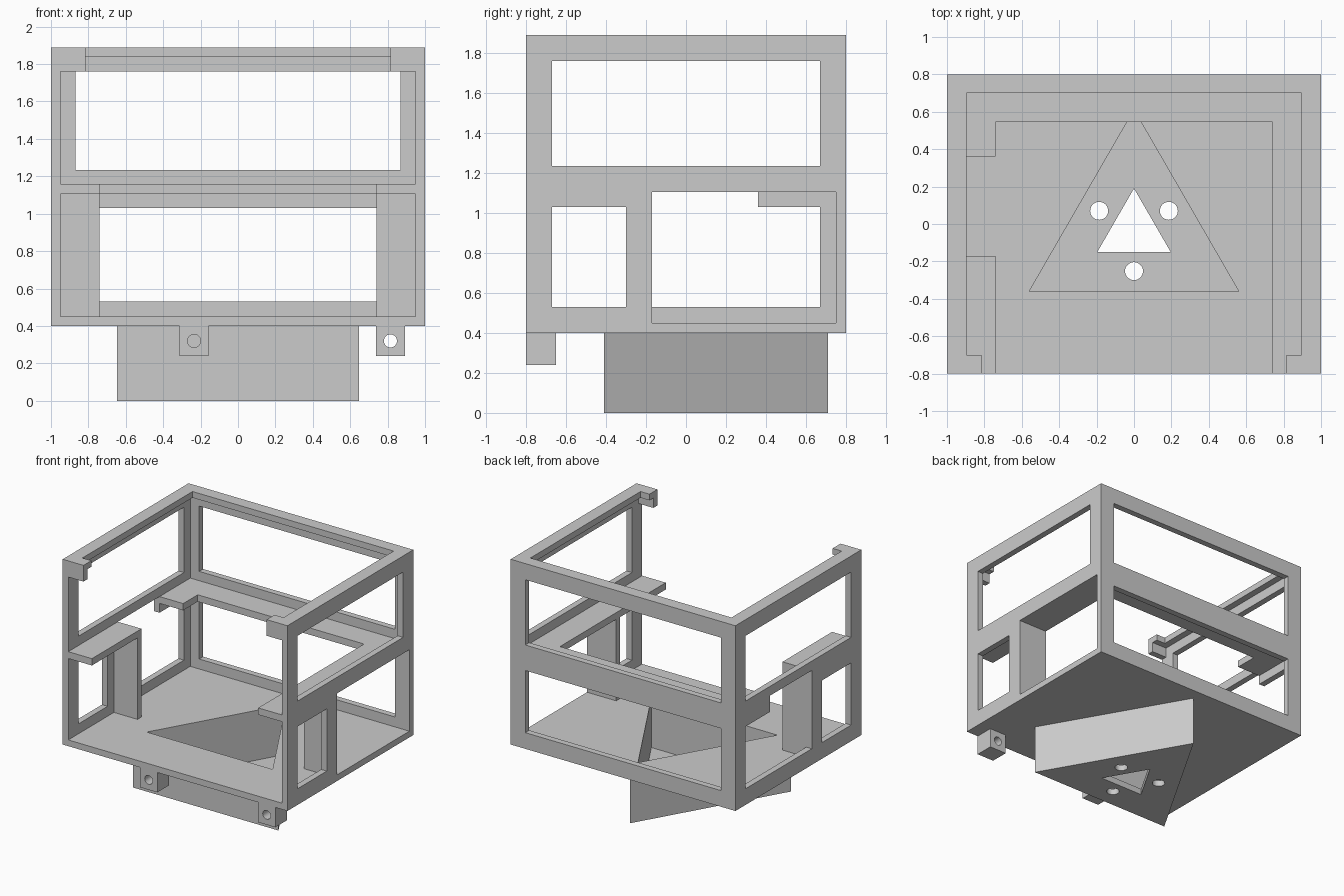
import bpy, bmesh, math
from mathutils import Vector

if "Cube" in bpy.data.objects:
    bpy.data.objects.remove(bpy.data.objects["Cube"], do_unlink=True)

GREY = (0.6, 0.6, 0.6, 1.0)
mat = bpy.data.materials.new("plain grey")
mat.use_nodes = True
mat.diffuse_color = GREY
mat.node_tree.nodes["Principled BSDF"].inputs["Base Color"].default_value = GREY


def rect(a0, a1, b0, b1):
    return [(a0, b0), (a1, b0), (a1, b1), (a0, b1)]


def ring(ca, cb, r, n, turn=0.0):
    """Regular polygon outline, first corner at the top."""
    steps = [math.pi / 2 + turn + 2 * math.pi * i / n for i in range(n)]
    return [(ca + r * math.cos(t), cb + r * math.sin(t)) for t in steps]


def prism(name, axis, outline, lo, hi, cuts=()):
    """Extrude a flat outline along an axis, then cut other prisms from it."""
    def place(p, d):
        a, b = p
        return Vector({"x": (d, a, b), "y": (a, d, b), "z": (a, b, d)}[axis])

    bm = bmesh.new()
    face = bm.faces.new([bm.verts.new(place(p, lo)) for p in outline])
    out = bmesh.ops.extrude_face_region(bm, geom=[face])
    verts = [v for v in out["geom"] if isinstance(v, bmesh.types.BMVert)]
    shift = place((0, 0), hi - lo)
    bmesh.ops.translate(bm, verts=verts, vec=shift)
    bmesh.ops.recalc_face_normals(bm, faces=bm.faces)
    mesh = bpy.data.meshes.new(name)
    bm.to_mesh(mesh)
    bm.free()
    mesh.materials.append(mat)
    obj = bpy.data.objects.new(name, mesh)
    bpy.context.collection.objects.link(obj)

    if cuts:
        cutters = []
        for c_axis, c_outline, c_lo, c_hi in cuts:
            cutter = prism("cutter", c_axis, c_outline, c_lo, c_hi)
            cutter.hide_render = True
            cutters.append(cutter)
            mod = obj.modifiers.new("cut", "BOOLEAN")
            mod.operation = "DIFFERENCE"
            mod.solver = "EXACT"
            mod.object = cutter
        bpy.context.view_layer.update()
        deps = bpy.context.evaluated_depsgraph_get()
        cut_mesh = bpy.data.meshes.new_from_object(obj.evaluated_get(deps))
        obj.modifiers.clear()
        obj.data = cut_mesh
        for cutter in cutters:
            bpy.data.objects.remove(cutter, do_unlink=True)
    return obj


X, Y, T = 1.0, 0.8, 0.05           # half width, half depth, wall thickness
XI, YI = X - T, Y - T
BASE, FLOOR, TOP = 0.40, 0.45, 1.89
SHELF_LO, SHELF_HI = 1.105, 1.16
UPPER = (1.235, 1.76)              # upper window heights
LOWER = (0.53, 1.03)               # lower window heights
PANEL_Y = -0.17
GAP_Y = 0.36
CENTRE_Y = -0.037

# Walls with their windows
side = rect(-Y, Y, BASE, TOP)
upper_side = rect(-0.67, 0.67, *UPPER)
small_side = rect(-0.67, -0.30, *LOWER)
large_left = rect(PANEL_Y, YI, FLOOR, SHELF_LO)
large_right = [(PANEL_Y, LOWER[0]), (0.67, LOWER[0]), (0.67, LOWER[1]),
               (GAP_Y, LOWER[1]), (GAP_Y, SHELF_HI), (PANEL_Y, SHELF_HI)]
for name, s, large in (("left_wall", 1, large_left), ("right_wall", -1, large_right)):
    lo, hi = sorted((s * XI, s * X))
    prism(name, "x", side, lo, hi,
          [("x", o, lo - 0.1, hi + 0.1) for o in (upper_side, small_side, large)])
prism("back_wall", "y", rect(-XI, XI, BASE, TOP), YI, Y,
      [("y", rect(-0.87, 0.87, *h), YI - 0.1, Y + 0.1) for h in (UPPER, LOWER)])

# Floor, open above the triangular tray
pocket = ring(0, CENTRE_Y, 0.647, 3)
prism("floor", "z", rect(-XI, XI, -Y, YI), BASE, FLOOR,
      [("z", pocket, BASE - 0.1, FLOOR + 0.1)])

# Triangular tray with a central cut-out and three round holes
holes = [ring(x, y, 0.048, 32) for x, y in ring(0, CENTRE_Y, 0.215, 3, math.pi)]
prism("triangular_tray", "z", ring(0, CENTRE_Y, 0.747, 3), 0, BASE,
      [("z", pocket, T, BASE + 0.1)]
      + [("z", o, -0.1, T + 0.1) for o in [ring(0, CENTRE_Y, 0.227, 3)] + holes])

# Top rim: a flat strip inside the walls with short returns at the front
half = [(XI, -Y), (0.815, -Y), (0.815, -0.70), (0.895, -0.70), (0.895, 0.70)]
other = [(-x, y) for x, y in reversed(half)]
prism("top_rim", "z", half + other + [(-XI, YI), (XI, YI)], 1.84, TOP)

# Middle shelf: full on the left, with a gap on the right
prism("shelf", "z", [(XI, -Y), (0.74, -Y), (0.74, 0.545), (-0.74, 0.545),
                     (-0.74, GAP_Y), (-XI, GAP_Y), (-XI, YI), (XI, YI)],
      SHELF_LO, SHELF_HI)
prism("shelf_right_front", "z", rect(-XI, -0.74, -Y, PANEL_Y), SHELF_LO, SHELF_HI)

# Front lips under the rim and the upright panels under the shelf
for word, s in (("left", 1), ("right", -1)):
    lip = sorted((s * 0.815, s * XI))
    prism(word + "_front_lip", "y", rect(*lip, UPPER[1], 1.84), -Y, -YI)
    span = sorted((s * 0.74, s * XI))
    prism(word + "_panel", "y", rect(*span, FLOOR, SHELF_LO), PANEL_Y - T, PANEL_Y)

# Mounting tabs under the front edge
for name, x in (("middle_tab", -0.235), ("left_tab", 0.815)):
    prism(name, "y", rect(x - 0.077, x + 0.077, 0.24, BASE), -Y, -0.65,
          [("y", ring(x, 0.32, 0.035, 32), -Y - 0.1, -0.55)])
